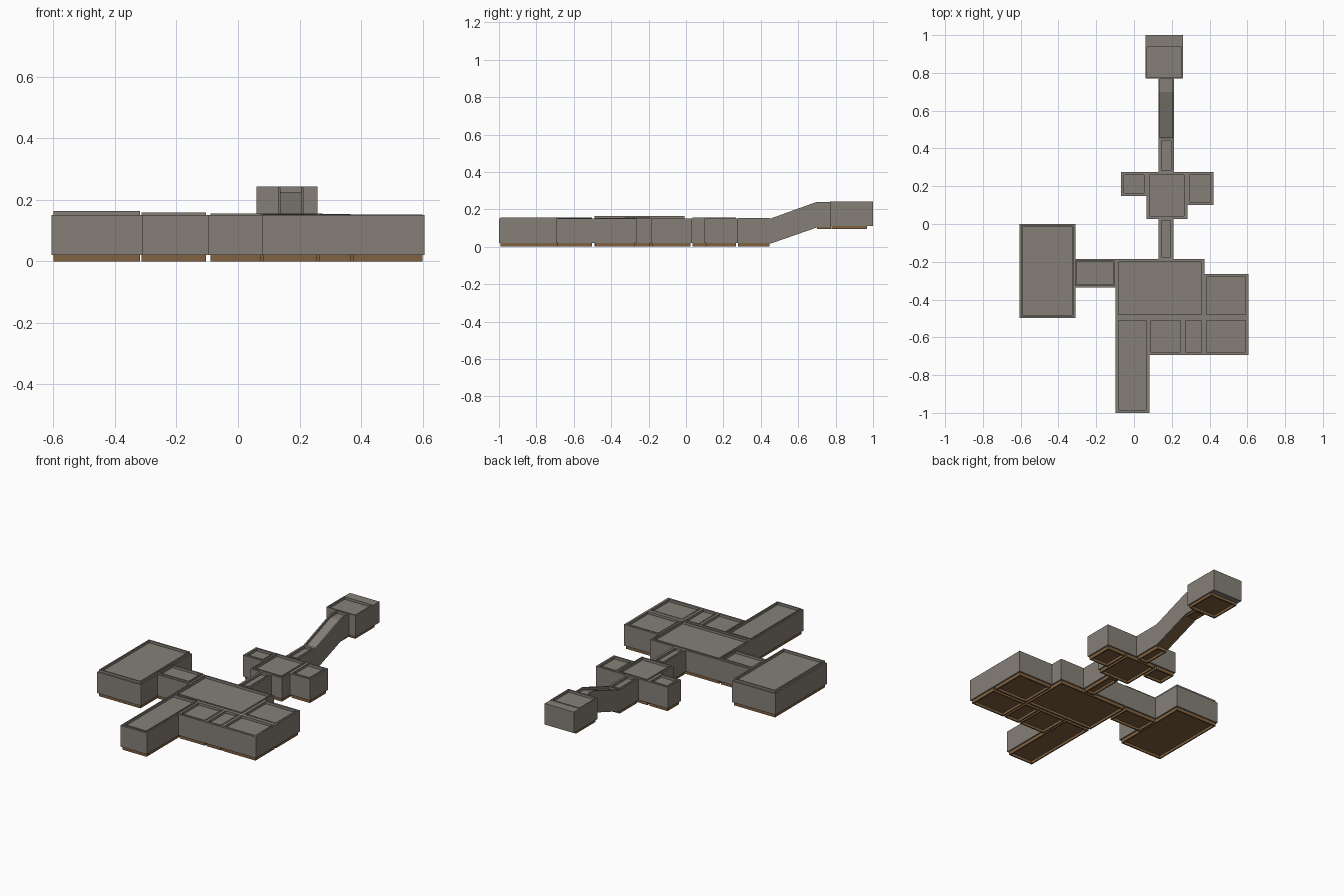
import bpy, bmesh

if "Cube" in bpy.data.objects:
    bpy.data.objects.remove(bpy.data.objects["Cube"])


def material(name, rgb):
    m = bpy.data.materials.new(name)
    m.diffuse_color = (*rgb, 1)
    m.use_nodes = True
    m.node_tree.nodes["Principled BSDF"].inputs["Base Color"].default_value = m.diffuse_color
    return m


STONE = material("grey_stone", (0.235, 0.215, 0.185))
WOOD = material("brown_wood", (0.22, 0.12, 0.05))
W = 0.008      # wall and rim thickness
DEPTH = 0.015  # how far roof and floor panels lie below their rims


def prism(name, x0, x1, profile, mat, pit=None, rim=W, depth=DEPTH):
    """Extrude a (y, z) profile along x; sink the top (+1) or bottom (-1) as a pit."""
    bm = bmesh.new()
    left = [bm.verts.new((x0, y, z)) for y, z in profile]
    right = [bm.verts.new((x1, y, z)) for y, z in profile]
    bm.faces.new(left)
    bm.faces.new(right[::-1])
    n = len(profile)
    for i in range(n):
        j = (i + 1) % n
        bm.faces.new((left[j], left[i], right[i], right[j]))
    bmesh.ops.recalc_face_normals(bm, faces=bm.faces[:])
    bm.normal_update()
    if pit:
        panel = [f for f in bm.faces if f.normal.z * pit > 0.5]
        bmesh.ops.inset_region(bm, faces=panel, thickness=rim, use_even_offset=True)
        floor = bmesh.ops.extrude_face_region(bm, geom=panel)["geom"]
        bmesh.ops.delete(bm, geom=panel, context="FACES")
        moved = [v for v in floor if isinstance(v, bmesh.types.BMVert)]
        bmesh.ops.translate(bm, verts=moved, vec=(0, 0, -pit * depth))
        bmesh.ops.recalc_face_normals(bm, faces=bm.faces[:])
    me = bpy.data.meshes.new(name)
    bm.to_mesh(me)
    bm.free()
    me.materials.append(mat)
    ob = bpy.data.objects.new(name, me)
    bpy.context.collection.objects.link(ob)


def box(name, x0, x1, y0, y1, z0, z1, mat, pit=None, **kw):
    prism(name, x0, x1, [(y0, z0), (y1, z0), (y1, z1), (y0, z1)], mat, pit, **kw)


def room(name, x0, x1, y0, y1, roof):
    inner = (x0 + W, x1 - W, y0 + W, y1 - W)
    box(name + "_walls", x0, x1, y0, y1, 0.02, 0.15, STONE, 1, depth=0.03)
    box(name + "_roof", *inner, 0.1, roof, STONE, 1)
    box(name + "_floor", *inner, 0.0, 0.05, WOOD, -1)


# Ground level rooms: x range, y range, roof rim height
rooms = {
    "west_hall": (-0.607, -0.311, -0.498, 0.0, 0.164),
    "west_passage": (-0.321, -0.096, -0.335, -0.185, 0.159),
    "main_hall": (-0.098, 0.373, -0.494, -0.185, 0.154),
    "east_room": (0.369, 0.607, -0.494, -0.265, 0.152),
    "south_hall": (-0.098, 0.082, -1.0, -0.494, 0.156),
    "south_room": (0.074, 0.263, -0.694, -0.494, 0.1525),
    "south_closet": (0.257, 0.373, -0.694, -0.494, 0.152),
    "southeast_room": (0.367, 0.607, -0.694, -0.494, 0.1515),
    "north_passage": (0.13, 0.21, -0.19, 0.032, 0.152),
    "crossing": (0.067, 0.282, 0.026, 0.275, 0.155),
    "crossing_west_room": (-0.07, 0.07, 0.148, 0.275, 0.153),
    "crossing_east_room": (0.278, 0.42, 0.1, 0.275, 0.153),
    "ramp_entry": (0.13, 0.213, 0.27, 0.455, 0.153),
}
for name, dims in rooms.items():
    room(name, *dims)

# Sloping corridor with sunken roof and wooden underside
a, b, c = 0.45, 0.70, 0.775
prism("ramp_walls", 0.13, 0.213,
      [(a, 0.018), (b, 0.105), (c, 0.105), (c, 0.24), (b, 0.24), (a, 0.15)], STONE, 1)
prism("ramp_floor", 0.138, 0.205,
      [(a, 0.016), (b, 0.103), (c, 0.103), (c, 0.12), (b, 0.12), (a, 0.03)], WOOD)
box("ramp_landing_floor", 0.138, 0.205, b, c, 0.095, 0.118, WOOD, -1, depth=0.012)

# Raised end room: sunken roof in front, plain strip at the back
box("tower_front", 0.06, 0.259, 0.77, 0.945, 0.112, 0.243, STONE, 1)
box("tower_back", 0.06, 0.259, 0.945, 1.0, 0.112, 0.241, STONE)
box("tower_floor", 0.068, 0.251, 0.778, 0.967, 0.095, 0.13, WOOD, -1)
